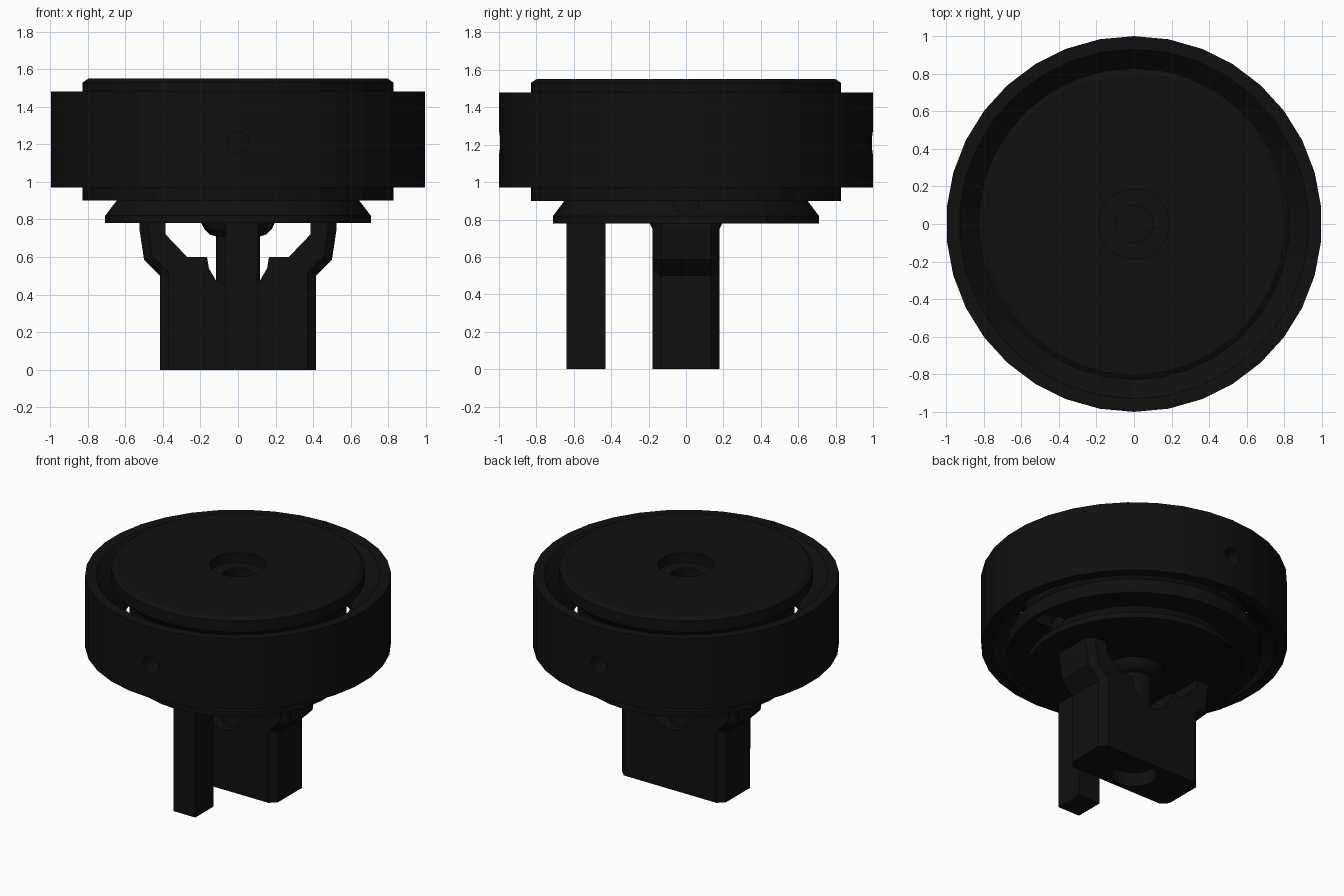
import bpy, bmesh, math
from mathutils import Vector

if "Cube" in bpy.data.objects:
    bpy.data.objects.remove(bpy.data.objects["Cube"])

SEGS = 34
mat = bpy.data.materials.new("black_plastic")
mat.diffuse_color = (0.005, 0.005, 0.005, 1)
mat.use_nodes = True
mat.node_tree.nodes["Principled BSDF"].inputs["Base Color"].default_value = mat.diffuse_color


def finish(name, bm):
    bmesh.ops.recalc_face_normals(bm, faces=bm.faces)
    me = bpy.data.meshes.new(name)
    bm.to_mesh(me)
    bm.free()
    ob = bpy.data.objects.new(name, me)
    bpy.context.collection.objects.link(ob)
    me.materials.append(mat)
    return ob


def lathe(name, profile, closed=False, segs=SEGS):
    """Revolve (radius, z) points about z, with a vertex facing +y."""
    bm = bmesh.new()
    rings = []
    for r, z in profile:
        if r == 0:
            rings.append([bm.verts.new((0, 0, z))] * segs)
        else:
            rings.append([bm.verts.new((r * math.sin(2 * math.pi * i / segs),
                                        r * math.cos(2 * math.pi * i / segs), z))
                          for i in range(segs)])
    pairs = list(zip(rings, rings[1:]))
    if closed:
        pairs.append((rings[-1], rings[0]))
    for a, b in pairs:
        for i in range(segs):
            j = (i + 1) % segs
            bm.faces.new(list(dict.fromkeys((a[i], a[j], b[j], b[i]))))
    return finish(name, bm)


def drill(target, center, radius, depth, axis):
    """Cut a round hole along an axis."""
    bpy.ops.mesh.primitive_cylinder_add(vertices=20, radius=radius, depth=depth, location=center)
    cutter = bpy.context.object
    cutter.name = target.name + "_hole_cutter"
    cutter.rotation_euler = Vector((0, 0, 1)).rotation_difference(Vector(axis)).to_euler()
    cutter.hide_render = True
    cutter.hide_set(True)
    mod = target.modifiers.new("hole", 'BOOLEAN')
    mod.operation = 'DIFFERENCE'
    mod.solver = 'EXACT'
    mod.object = cutter


# Outer ring with a V-shaped inner ridge and a radial hole front and back
ring = lathe("outer_ring", [(1, 0.97), (1, 1.48), (0.93, 1.48), (0.75, 1.30),
                            (0.75, 1.15), (0.93, 0.97)], closed=True)
for s in (-1, 1):
    drill(ring, (0, s * 0.9, 1.21), 0.06, 0.5, (0, 1, 0))

# Spool-shaped hub with counterbored top and flared base
hub = lathe("grooved_hub", [
    (0, 1.30), (0.10, 1.30), (0.10, 1.48), (0.185, 1.48), (0.185, 1.55),
    (0.80, 1.55), (0.83, 1.53), (0.83, 1.45), (0.71, 1.33), (0.71, 1.12),
    (0.83, 1.00), (0.83, 0.90), (0.65, 0.90), (0.71, 0.82), (0.71, 0.78), (0, 0.78)])
for s in (-1, 1):
    drill(hub, (s * 0.72, 0, 0.90), 0.07, 0.16, (1, 0, 0))

# Centre post with a rounded collar
lathe("centre_post", [(0, 0.30), (0.117, 0.30), (0.117, 0.71), (0.15, 0.72),
                      (0.18, 0.75), (0.20, 0.79), (0, 0.79)], segs=24)

# Forked stem: extruded outline with chamfered outer corners
half = [(0.415, 0), (0.415, 0.50), (0.50, 0.585), (0.525, 0.75), (0.525, 0.79), (0.385, 0.79),
        (0.385, 0.72), (0.27, 0.60), (0.165, 0.60), (0.155, 0.54), (0.12, 0.48), (0.06, 0.44)]
outline = half + [(0, 0.43)] + [(-x, z) for x, z in reversed(half)]
bm = bmesh.new()
face = bm.faces.new([bm.verts.new((x, -0.18, z)) for x, z in outline])
res = bmesh.ops.extrude_face_region(bm, geom=[face], use_keep_orig=True)
bmesh.ops.translate(bm, vec=(0, 0.36, 0),
                    verts=[v for v in res["geom"] if isinstance(v, bmesh.types.BMVert)])
bmesh.ops.recalc_face_normals(bm, faces=bm.faces)
outer = [e for e in bm.edges
         if all(abs(v.co.x) > 0.41 for v in e.verts)
         and abs(e.verts[0].co.y - e.verts[1].co.y) < 1e-4
         and abs(e.verts[0].co.z - e.verts[1].co.z) > 0.01]
bmesh.ops.bevel(bm, geom=outer, offset=0.045, segments=1, affect='EDGES')
stem = finish("forked_stem", bm)
drill(stem, (0, 0, 0), 0.15, 0.2, (0, 0, 1))

# Offset square pillar
bm = bmesh.new()
bmesh.ops.create_cube(bm, size=1)
for v in bm.verts:
    v.co = (0.02 + v.co.x * 0.175, -0.535 + v.co.y * 0.21, 0.395 + v.co.z * 0.79)
finish("side_pillar", bm)
